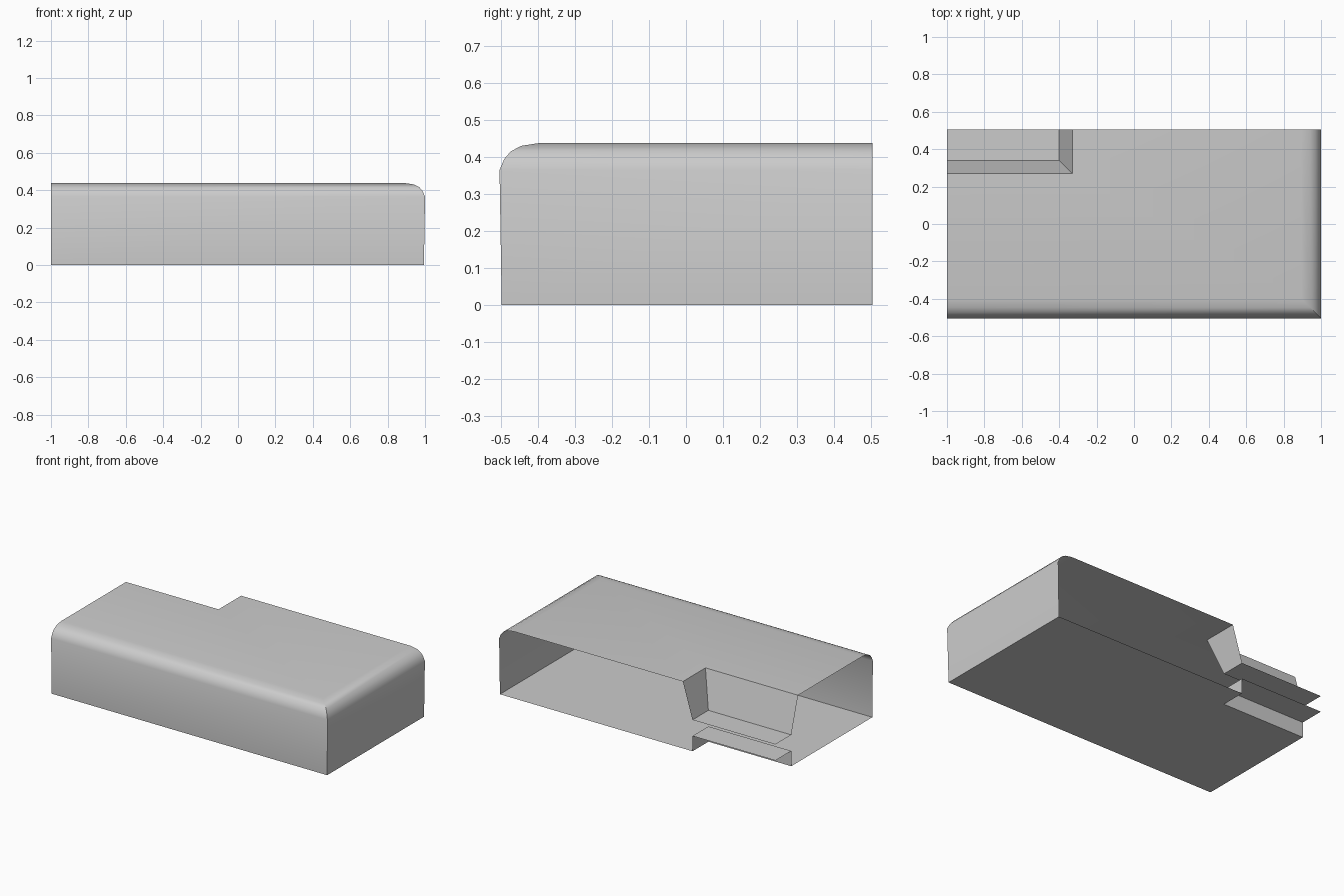
import bpy
import math

# Remove the default cube
cube = bpy.data.objects.get("Cube")
if cube:
    bpy.data.objects.remove(cube, do_unlink=True)

LEFT, BACK = -1.0, 0.504        # open sides of the shell
SIDE, FRONT = 1.0, -0.504       # outermost wall positions
TOP = 0.4375
LEDGES = (0.1, 0.205)           # heights of the two shelf sheets
NOTCH_TOP = (-0.33, 0.27)
NOTCH_LOW = (-0.40, 0.34)

grey = bpy.data.materials.new("light_grey")
grey.use_nodes = True
color = (0.6, 0.6, 0.6, 1.0)
grey.diffuse_color = color
grey.node_tree.nodes["Principled BSDF"].inputs["Base Color"].default_value = color


def make(name, verts, faces, smooth=False):
    mesh = bpy.data.meshes.new(name)
    mesh.from_pydata(verts, [], faces)
    mesh.materials.append(grey)
    ob = bpy.data.objects.new(name, mesh)
    bpy.context.collection.objects.link(ob)
    if smooth:
        bpy.ops.object.select_all(action='DESELECT')
        ob.select_set(True)
        bpy.context.view_layer.objects.active = ob
        bpy.ops.object.shade_smooth_by_angle(angle=math.radians(35))
    return ob


def outer_path(inset, z):
    """Front and right edge of the shell, moved inwards by inset."""
    x, y = SIDE - inset, FRONT + inset
    return [(LEFT, y, z), (x, y, z), (x, BACK, z)]


def notch_path(corner, z):
    """Inner edge of the corner notch, from the back to the left side."""
    x, y = corner
    return [(x, BACK, z), (x, y, z), (LEFT, y, z)]


def strips(rows):
    """Quads joining rows of three points."""
    return [(r * 3 + i, r * 3 + i + 1, r * 3 + i + 4, r * 3 + i + 3)
            for r in range(rows - 1) for i in range(2)]


# Outer shell: leaning walls, rounded shoulder and roof with the notch cut out
profile = [(0.006, 0), (0, 0.365), (0.013, 0.395), (0.03, 0.415),
           (0.058, 0.43), (0.105, TOP)]
verts = [p for inset, z in profile for p in outer_path(inset, z)]
faces = strips(len(profile))
last = len(verts) - 3
verts += notch_path(NOTCH_TOP, TOP)
faces.append(tuple(range(last, last + 6)))
make("outer_shell", verts, faces, smooth=True)

# Floor with the smaller notch
make("floor", outer_path(profile[0][0], 0) + notch_path(NOTCH_LOW, 0),
     [(5, 4, 3, 2, 1, 0)])

# Sloping walls from the roof down to the upper ledge
make("notch_upper_walls",
     notch_path(NOTCH_LOW, LEDGES[1]) + notch_path(NOTCH_TOP, TOP), strips(2))

# Upright walls from the floor to the lower ledge
make("notch_lower_walls",
     notch_path(NOTCH_LOW, 0) + notch_path(NOTCH_LOW, LEDGES[0]), strips(2))

# Two level ledges with an open slot between them
for name, z in zip(("lower_ledge", "upper_ledge"), LEDGES):
    make(name, notch_path(NOTCH_LOW, z) + [(LEFT, BACK, z)], [(3, 2, 1, 0)])
